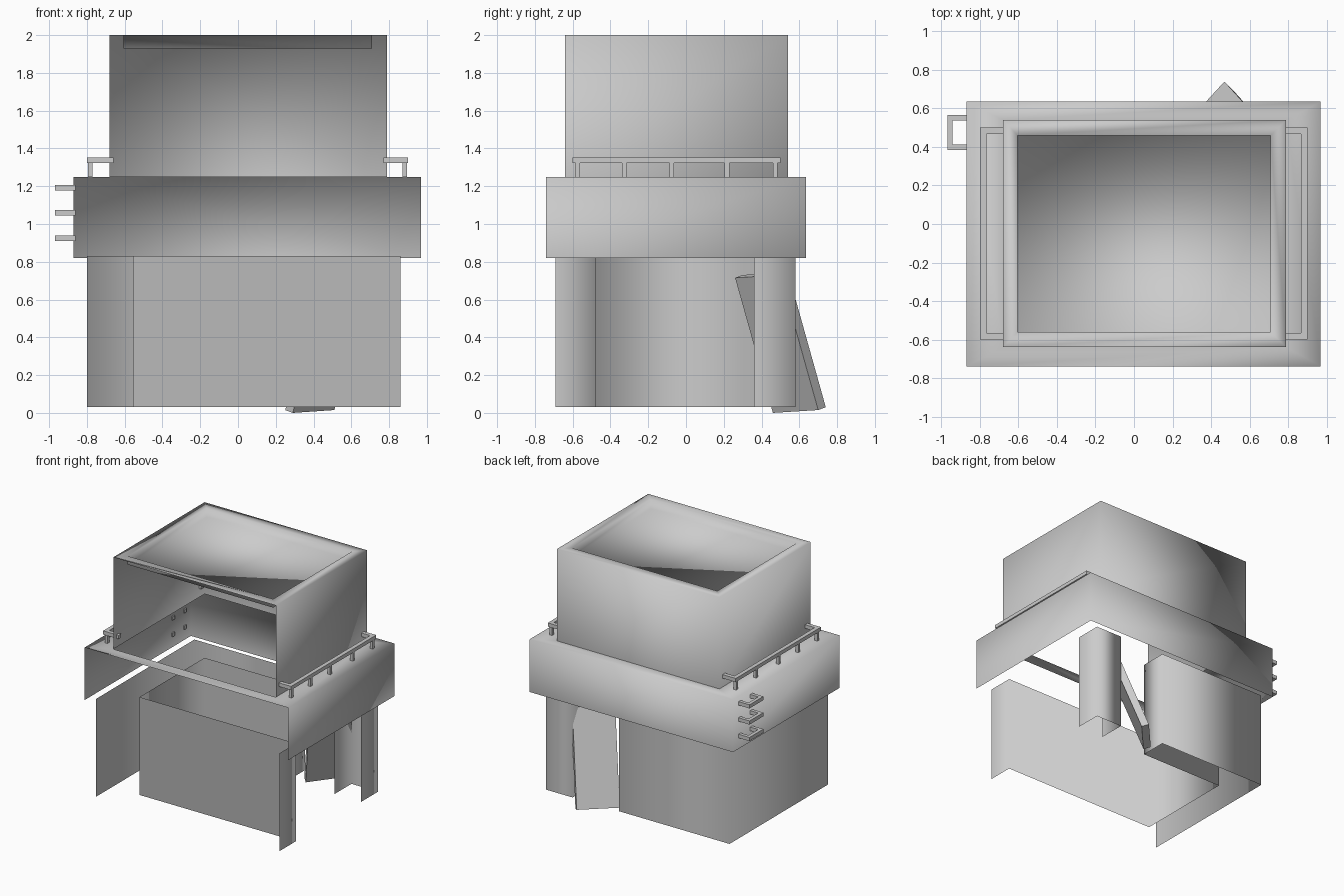
import bpy
from mathutils import Vector

if "Cube" in bpy.data.objects:
    bpy.data.objects.remove(bpy.data.objects["Cube"])


def make(name, verts, faces, smooth=True):
    me = bpy.data.meshes.new(name)
    me.from_pydata([tuple(v) for v in verts], [], faces)
    me.update()
    ob = bpy.data.objects.new(name, me)
    bpy.context.collection.objects.link(ob)
    for p in me.polygons:
        p.use_smooth = smooth
    return ob


def rect(x0, x1, y0, y1, z):
    # corners in order: front left, front right, back right, back left
    return [(x0, y0, z), (x1, y0, z), (x1, y1, z), (x0, y1, z)]


def bridge(a, b, sides=range(4)):
    # quads between two four-corner rings starting at indices a and b
    return [(a + i, a + (i + 1) % 4, b + (i + 1) % 4, b + i) for i in sides]


def curtain(name, plan, z0, z1):
    # open vertical wall following a plan line
    n = len(plan)
    verts = [(x, y, z) for z in (z0, z1) for x, y in plan]
    return make(name, verts, [(i, i + 1, n + i + 1, n + i) for i in range(n - 1)])


BOX_FACES = [(0, 3, 2, 1), (4, 5, 6, 7), (0, 1, 5, 4),
             (1, 2, 6, 5), (2, 3, 7, 6), (3, 0, 4, 7)]


def boxes(name, bounds):
    verts, faces = [], []
    for x0, x1, y0, y1, z0, z1 in bounds:
        k = len(verts)
        verts += rect(x0, x1, y0, y1, z0) + rect(x0, x1, y0, y1, z1)
        faces += [tuple(k + i for i in f) for f in BOX_FACES]
    return make(name, verts, faces, False)


TOWER = (-0.68, 0.79, -0.64, 0.54)
OPEN_FRONT = (1, 2, 3)

# Upper tower: open at the front, with rim, lip and sunken roof
inner = (-0.605, 0.71, -0.56, 0.46)
make("upper_tower",
     rect(*TOWER, 1.25) + rect(*TOWER, 2.0) + rect(*inner, 2.0) + rect(*inner, 1.93),
     bridge(0, 4, OPEN_FRONT) + bridge(4, 8) + bridge(8, 12) + [(12, 13, 14, 15)])

# Middle storey: open at front and bottom, deck around the tower
outer = (-0.87, 0.97, -0.74, 0.635)
make("middle_storey",
     rect(*outer, 0.82) + rect(*outer, 1.25) + rect(*TOWER, 1.25),
     bridge(0, 4, OPEN_FRONT) + bridge(4, 8))

# Lower storey: thick walls without caps, plus the corner pillar
curtain("lower_walls",
        [(-0.8, -0.69), (-0.8, 0.58), (0.2, 0.58), (0.2, 0.36), (-0.555, 0.36),
         (-0.555, -0.48), (0.86, -0.48), (0.86, -0.69)], 0.03, 0.83)
curtain("corner_pillar",
        [(0.62, 0.36), (0.62, 0.58), (0.86, 0.58), (0.86, 0.36)], 0.03, 0.83)

# Leaning door in the back doorway
base = [Vector(p) for p in ((0.25, 0.50, 0.015), (0.29, 0.46, 0),
                            (0.51, 0.70, 0.015), (0.47, 0.74, 0.03))]
lean = Vector((0.18, -0.20, 0.715))
make("leaning_door", base + [p + lean for p in base], BOX_FACES, False)

# Side railings with returns into the tower and five posts
for name, xo, xi, s in (("left_railing", -0.80, -0.66, 1), ("right_railing", 0.90, 0.77, -1)):
    def span(a, b):
        return (min(a, b), max(a, b))
    parts = [span(xo, xo + s * 0.033) + (-0.60, 0.50, 1.322, 1.352)]
    for y in (-0.60, 0.467):
        parts.append(span(xo + s * 0.033, xi) + (y, y + 0.033, 1.322, 1.352))
    for y in (-0.573, -0.327, -0.075, 0.217, 0.473):
        parts.append(span(xo + s * 0.005, xo + s * 0.029) + (y - 0.012, y + 0.012, 1.25, 1.325))
    boxes(name, parts)

# Ladder rungs on the left wall
parts = []
for z in (0.925, 1.06, 1.192):
    z0, z1 = z - 0.015, z + 0.015
    parts.append((-0.97, -0.942, 0.385, 0.565, z0, z1))
    for y in (0.385, 0.537):
        parts.append((-0.942, -0.86, y, y + 0.028, z0, z1))
boxes("ladder_rungs", parts)
